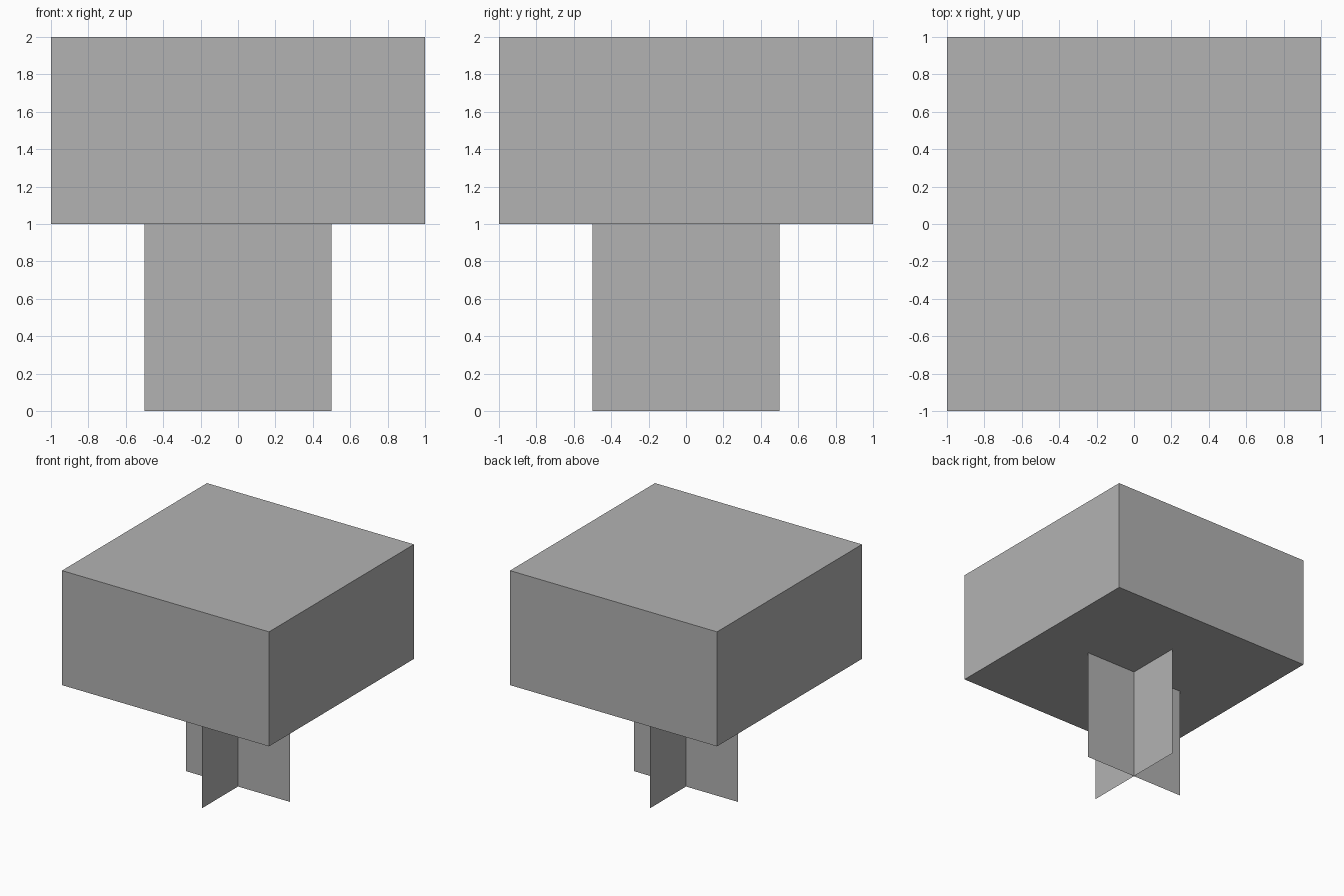
import bpy
import math

if "Cube" in bpy.data.objects:
    bpy.data.objects.remove(bpy.data.objects["Cube"], do_unlink=True)

# Single flat grey
grey = bpy.data.materials.new("light_grey")
grey.use_nodes = True
colour = (0.448, 0.448, 0.448, 1)
grey.diffuse_color = colour
grey.node_tree.nodes["Principled BSDF"].inputs["Base Color"].default_value = colour


def finish(name):
    obj = bpy.context.object
    obj.name = name
    obj.data.materials.append(grey)
    bpy.ops.object.transform_apply(location=False, rotation=True, scale=True)
    return obj


# Wide block on top
bpy.ops.mesh.primitive_cube_add(size=1, location=(0, 0, 1.5))
block = bpy.context.object
block.scale = (2, 2, 1)
finish("canopy_block")

# Two crossed upright sheets forming the stem
for name, turn in (("stem_sheet_across", 0), ("stem_sheet_lengthwise", math.pi / 2)):
    bpy.ops.mesh.primitive_plane_add(
        size=1, location=(0, 0, 0.5), rotation=(math.pi / 2, 0, turn))
    finish(name)
